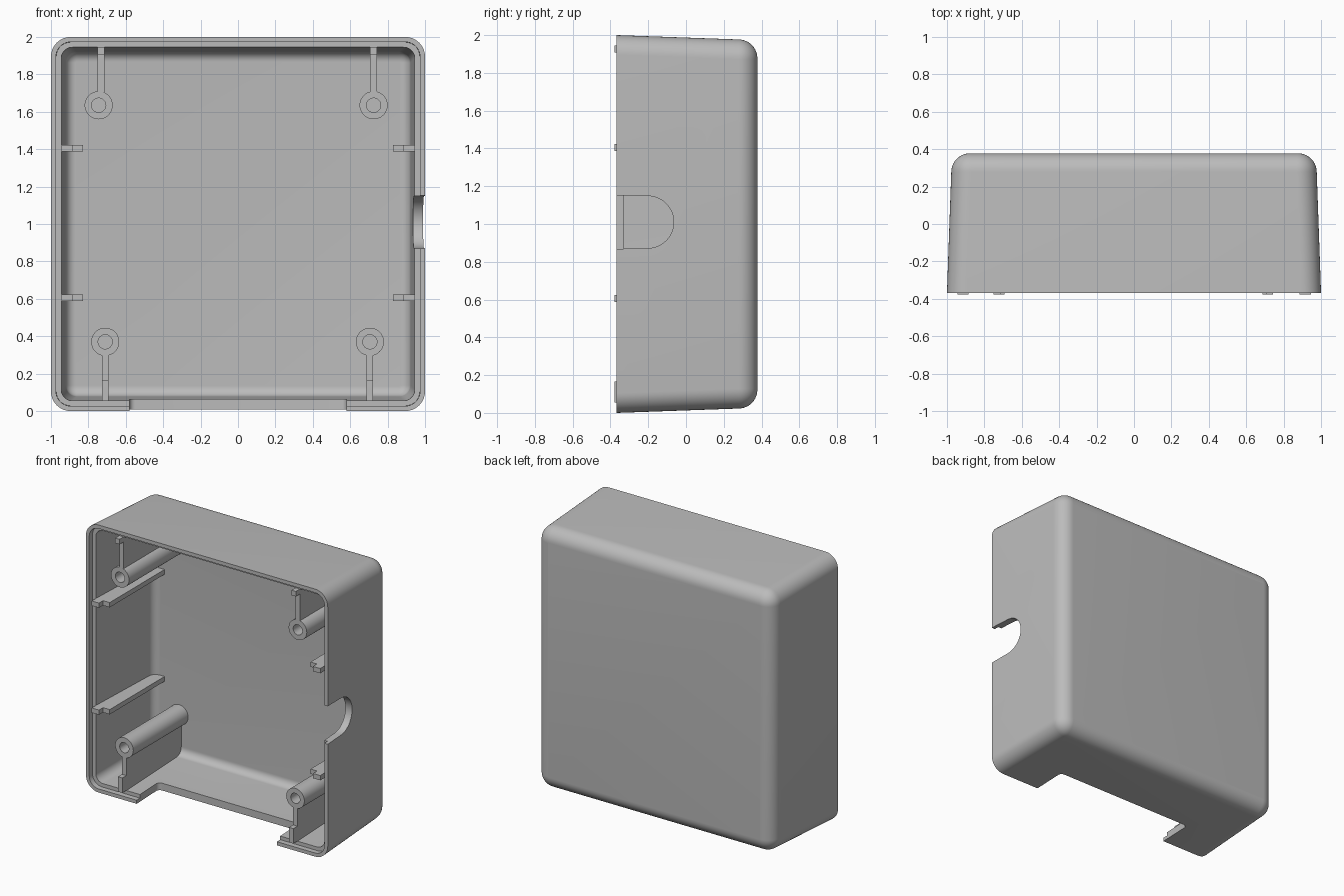
import bpy, bmesh
from math import sin, cos, pi, radians

if "Cube" in bpy.data.objects:
    bpy.data.objects.remove(bpy.data.objects["Cube"])

plastic = bpy.data.materials.new("grey_plastic")
plastic.diffuse_color = (0.5, 0.5, 0.5, 1)
plastic.use_nodes = True
plastic.node_tree.nodes["Principled BSDF"].inputs["Base Color"].default_value = plastic.diffuse_color

RIM, STEP, TAB = -0.368, -0.33, -0.378     # front planes of rim, recess and tabs
BACK, FLOOR = 0.378, 0.318                 # outer back face, inner floor


def finish(name, bm):
    bmesh.ops.recalc_face_normals(bm, faces=bm.faces)
    me = bpy.data.meshes.new(name)
    bm.to_mesh(me)
    bm.free()
    me.materials.append(plastic)
    ob = bpy.data.objects.new(name, me)
    bpy.context.collection.objects.link(ob)
    return ob


def activate(ob):
    bpy.ops.object.select_all(action='DESELECT')
    ob.select_set(True)
    bpy.context.view_layer.objects.active = ob


def smooth(ob):
    activate(ob)
    bpy.ops.object.shade_smooth_by_angle(angle=radians(30))


def loft(name, rings):
    """Skin a list of equal-length rings and cap both ends."""
    bm = bmesh.new()
    loops = [[bm.verts.new(p) for p in ring] for ring in rings]
    n = len(loops[0])
    for a, b in zip(loops, loops[1:]):
        for i in range(n):
            j = (i + 1) % n
            bm.faces.new((a[i], a[j], b[j], b[i]))
    bm.faces.new(loops[0])
    bm.faces.new(loops[-1])
    return finish(name, bm)


def prism(name, pts, place, a, b):
    """Extrude a 2D outline between a and b; place maps (u, v, w) to xyz."""
    return loft(name, [[place(u, v, w) for u, v in pts] for w in (a, b)])


def rounded_square(half, r, y, seg=10):
    pts = []
    for q, (sx, sz) in enumerate([(1, 1), (-1, 1), (-1, -1), (1, -1)]):
        for k in range(seg + 1):
            t = (q + k / seg) * pi / 2
            pts.append((sx * (half - r) + r * cos(t), y,
                        1 + sz * (half - r) + r * sin(t)))
    return pts


def fillet(half, corner, r, y_end, seg=10):
    """Rings that round the wall over into a flat end at y_end."""
    out = []
    for k in range(seg + 1):
        t = k / seg * pi / 2
        inset = r * (1 - cos(t))
        out.append(rounded_square(half - inset, corner - inset,
                                  y_end - r + r * sin(t)))
    return out


# Drafted shell: outer skin, stepped rim, inner skin
outer = [rounded_square(1.0, 0.105, RIM)] + fillet(0.977, 0.105, 0.1, BACK)
inner = [rounded_square(0.973, 0.078, RIM), rounded_square(0.972, 0.077, STEP),
         rounded_square(0.945, 0.06, STEP)] + fillet(0.922, 0.06, 0.055, FLOOR)
shell = loft("box_shell", outer[::-1] + inner)

# Round-ended cable notch in the right wall
arc = [(1.01 + 0.138 * cos(pi * k / 24), -0.203 + 0.138 * sin(pi * k / 24))
       for k in range(25)]
cable = prism("cable_notch_cutter", [(1.155, -0.5)] + arc + [(0.865, -0.5)],
              lambda u, v, w: (w, v, u), 0.9, 1.1)

# Wide notch in the bottom wall with small rounded corners
r, hw, yd = 0.03, 0.58, -0.11
side = [(hw - r + r * cos(pi * k / 12), yd - r + r * sin(pi * k / 12)) for k in range(7)]
outline = [(hw, -0.5)] + side + [(-x, y) for x, y in side[::-1]] + [(-hw, -0.5)]
wide = prism("bottom_notch_cutter", outline, lambda u, v, w: (u, v, w), -0.1, 0.2)

for cutter in (cable, wide):
    cutter.hide_render = True
    activate(shell)
    mod = shell.modifiers.new("cut", 'BOOLEAN')
    mod.operation, mod.solver, mod.object = 'DIFFERENCE', 'EXACT', cutter
    bpy.ops.object.modifier_apply(modifier=mod.name)
    bpy.data.objects.remove(cutter)
smooth(shell)


def rib_outline(wall, step, end):
    """Rib profile: raised locating tab at the wall, lower part inward."""
    return [(wall, TAB), (step, TAB), (step, STEP), (end, STEP), (end, 0.33), (wall, 0.33)]


# Side wall ribs
for sx, label in ((-1, "left"), (1, "right")):
    for z, level in ((0.605, "lower"), (1.405, "upper")):
        prism(f"{label}_{level}_rib", rib_outline(sx * 0.945, sx * 0.885, sx * 0.83),
              lambda u, v, w: (u, v, w), z - 0.018, z + 0.018)

# Screw bosses with blind holes, each tied to the wall by a rib
for x, z, label in ((-0.745, 1.635, "upper_left"), (0.725, 1.635, "upper_right"),
                    (-0.71, 0.37, "lower_left"), (0.705, 0.37, "lower_right")):
    profile = [(0.075, 0.33), (0.075, STEP), (0.038, STEP), (0.038, 0.15)]
    smooth(loft(f"{label}_screw_boss",
                [[(x + rad * cos(2 * pi * k / 40), y, z + rad * sin(2 * pi * k / 40))
                  for k in range(40)] for rad, y in profile]))
    if z > 1:
        pts = rib_outline(1.945, 1.907, z + 0.072)
        rx = x + (0.012 if x < 0 else 0)
    else:
        pts = rib_outline(0.055, 0.167, z - 0.072)
        rx = x
    prism(f"{label}_boss_rib", pts, lambda u, v, w: (w, v, u), rx - 0.018, rx + 0.018)
